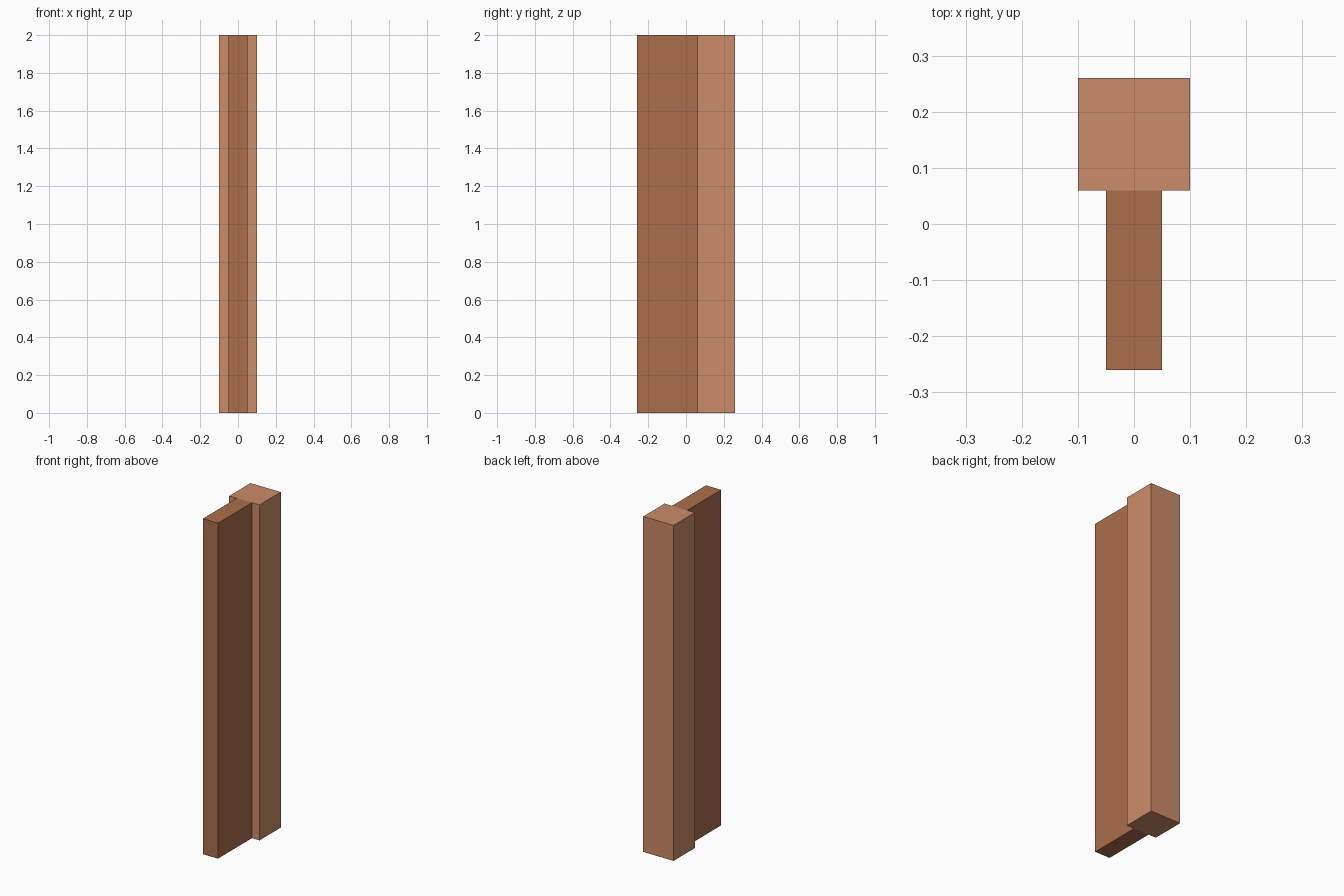
import bpy

if "Cube" in bpy.data.objects:
    bpy.data.objects.remove(bpy.data.objects["Cube"])


def material(name, color):
    mat = bpy.data.materials.new(name)
    mat.diffuse_color = (*color, 1.0)
    mat.use_nodes = True
    mat.node_tree.nodes["Principled BSDF"].inputs["Base Color"].default_value = mat.diffuse_color
    return mat


def box(name, low, high, mat):
    """Axis-aligned box between two opposite corners."""
    center = [(a + b) / 2 for a, b in zip(low, high)]
    bpy.ops.mesh.primitive_cube_add(size=1, location=center)
    obj = bpy.context.object
    obj.name = name
    obj.scale = [b - a for a, b in zip(low, high)]
    bpy.ops.object.transform_apply(location=False, rotation=False, scale=True)
    obj.data.materials.append(mat)
    return obj


light_clay = material("light_clay", (0.597, 0.262, 0.138))
dark_clay = material("dark_clay", (0.407, 0.156, 0.069))

# Square post at the back
box("post", (-0.10, 0.06, 0), (0.10, 0.26, 2), light_clay)

# Thinner wall section butting against the post's front face
box("wall_panel", (-0.05, -0.26, 0), (0.05, 0.06, 2), dark_clay)
